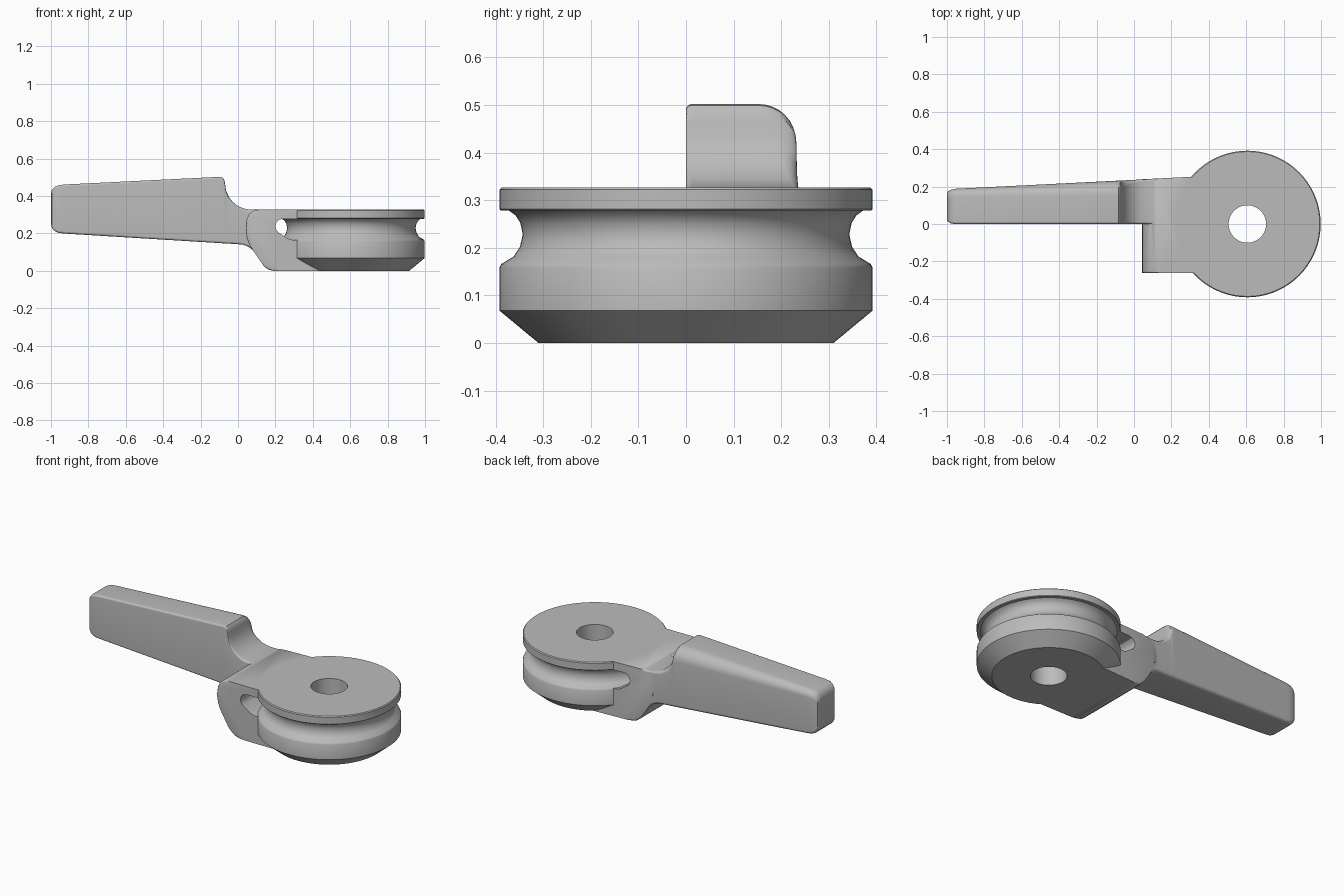
import bpy, bmesh
from math import cos, sin, pi, radians

cube = bpy.data.objects.get("Cube")
if cube:
    bpy.data.objects.remove(cube, do_unlink=True)

grey = bpy.data.materials.new("plain grey")
grey.use_nodes = True
grey.diffuse_color = (0.5, 0.5, 0.5, 1)
grey.node_tree.nodes["Principled BSDF"].inputs["Base Color"].default_value = (0.5, 0.5, 0.5, 1)


def finish(name, bm):
    bmesh.ops.recalc_face_normals(bm, faces=bm.faces)
    mesh = bpy.data.meshes.new(name)
    bm.to_mesh(mesh)
    bm.free()
    mesh.materials.append(grey)
    ob = bpy.data.objects.new(name, mesh)
    bpy.context.collection.objects.link(ob)
    return ob


def bridge(bm, rings, wrap=False):
    """Skin consecutive closed rings with quads."""
    pairs = list(zip(rings, rings[1:] + rings[:1])) if wrap else list(zip(rings, rings[1:]))
    for a, b in pairs:
        for i in range(len(a)):
            j = (i + 1) % len(a)
            bm.faces.new((a[i], a[j], b[j], b[i]))


def back_y(x):
    """The rear wall tapers gently towards the handle tip."""
    return 0.187 + 0.05 * (x + 1)


# Grooved wheel with a centre hole: closed profile of (radius, height)
profile = [(0.1, 0), (0.31, 0), (0.392, 0.068), (0.392, 0.158), (0.388, 0.166),
           (0.362, 0.182), (0.349, 0.202), (0.343, 0.228), (0.348, 0.252), (0.358, 0.268),
           (0.372, 0.278), (0.389, 0.278), (0.392, 0.281), (0.392, 0.322), (0.387, 0.327), (0.1, 0.327)]
SEG = 72
bm = bmesh.new()
rings = []
for k in range(SEG):
    a = 2 * pi * k / SEG
    rings.append([bm.verts.new((0.606 + r * cos(a), r * sin(a), z)) for r, z in profile])
bridge(bm, rings, wrap=True)
wheel = finish("lever_handle_wheel", bm)

# Forked neck: side outline with a rounded slot, swept front to back
outer = [(0.5, 0.327), (0.11, 0.327), (0.079, 0.319), (0.057, 0.3), (0.045, 0.27), (0.042, 0.23),
         (0.046, 0.18), (0.06, 0.14), (0.12, 0.05), (0.14, 0.022), (0.163, 0.006), (0.19, 0), (0.49, 0)]
slot = [(0.49, 0.165), (0.29, 0.165), (0.265, 0.173), (0.215, 0.206), (0.203, 0.222), (0.2, 0.24),
        (0.205, 0.258), (0.22, 0.273), (0.243, 0.278), (0.5, 0.278)]
bm = bmesh.new()
front = [bm.verts.new((x, -0.262, z)) for x, z in outer + slot]
back = [bm.verts.new((x, back_y(x), z)) for x, z in outer + slot]
bridge(bm, [front, back])
bm.faces.new(front)
bm.faces.new(back)
rim = [bm.edges.get((ring[i], ring[i + 1])) for ring in (front, back) for i in range(1, 11)]
bmesh.ops.bevel(bm, geom=rim, offset=0.01, segments=3, profile=0.5, affect='EDGES')
neck = finish("forked_neck", bm)

# Handle: rounded sections along x, as (x, bottom, top, rear top radius, inset)
stations = [(-1.0, 0.255, 0.41, 0.03, 0.022), (-0.995, 0.23, 0.432, 0.034, 0.012),
            (-0.98, 0.212, 0.448, 0.038, 0.004), (-0.96, 0.203, 0.457, 0.04, 0),
            (-0.93, 0.199, 0.461, 0.04, 0), (-0.1, 0.148, 0.502, 0.078, 0),
            (-0.083, 0.147, 0.499, 0.078, 0), (-0.074, 0.146, 0.488, 0.076, 0),
            (-0.069, 0.146, 0.465, 0.07, 0), (-0.064, 0.146, 0.43, 0.055, 0),
            (-0.05, 0.145, 0.397, 0.042, 0), (-0.03, 0.144, 0.37, 0.03, 0),
            (0.0, 0.142, 0.345, 0.02, 0), (0.03, 0.139, 0.333, 0.014, 0),
            (0.055, 0.128, 0.328, 0.01, 0), (0.08, 0.11, 0.3265, 0.01, 0),
            (0.16, 0.1, 0.3265, 0.01, 0)]
bm = bmesh.new()
rings = []
for x, zb, zt, rad, inset in stations:
    y0, y1 = inset, back_y(x) - 0.001 - inset
    # corners in turn: rear top, front top, front bottom, rear bottom
    corners = [(y1, zt, -1, -1, rad), (y0, zt, 1, -1, 0.012),
               (y0, zb, 1, 1, 0.012), (y1, zb, -1, 1, 0.018)]
    ring = []
    for n, (y, z, sy, sz, r) in enumerate(corners):
        for k in range(9):
            a = pi / 2 * (n + k / 8)
            ring.append(bm.verts.new((x, y + sy * r + r * cos(a), z + sz * r + r * sin(a))))
    rings.append(ring)
bridge(bm, rings)
bm.faces.new(rings[0])
bm.faces.new(rings[-1])
handle = finish("handle", bm)

# Fuse the three parts into one body
for part in (neck, handle):
    mod = wheel.modifiers.new("join_" + part.name, 'BOOLEAN')
    mod.operation = 'UNION'
    mod.solver = 'EXACT'
    mod.object = part
bpy.context.view_layer.update()
fused = bpy.data.meshes.new_from_object(wheel.evaluated_get(bpy.context.evaluated_depsgraph_get()))
wheel.modifiers.clear()
wheel.data = fused
for part in (neck, handle):
    bpy.data.objects.remove(part, do_unlink=True)

bpy.ops.object.select_all(action='DESELECT')
wheel.select_set(True)
bpy.context.view_layer.objects.active = wheel
bpy.ops.object.shade_smooth_by_angle(angle=radians(32))
